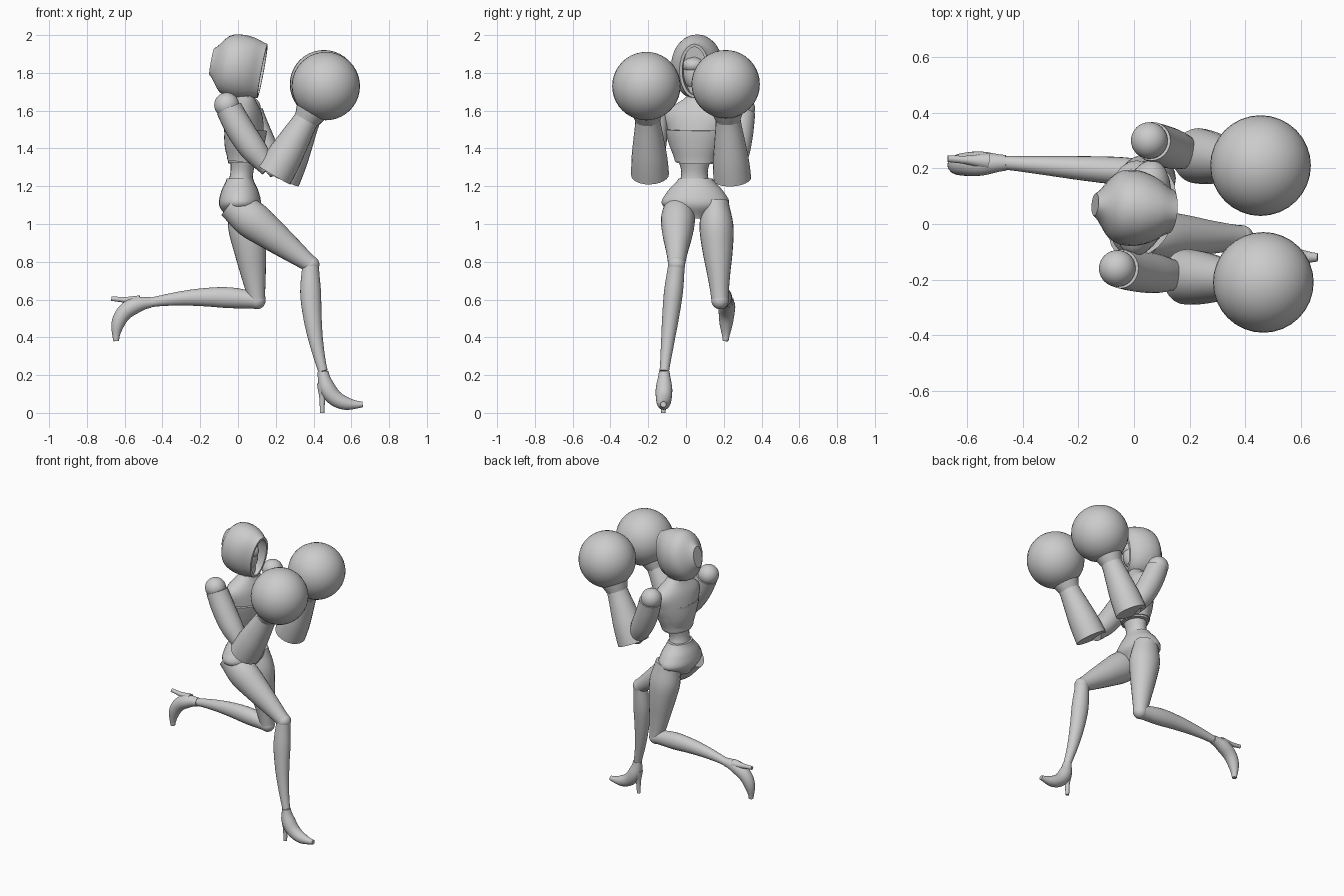
import bpy, bmesh, math
from mathutils import Vector

cube = bpy.data.objects.get("Cube")
if cube:
    bpy.data.objects.remove(cube, do_unlink=True)

grey = bpy.data.materials.new("plain grey")
grey.use_nodes = True
grey.diffuse_color = (.6, .6, .6, 1)
grey.node_tree.nodes["Principled BSDF"].inputs["Base Color"].default_value = grey.diffuse_color

ACROSS = Vector((0, 1, 0))
SIDES = 24
STEPS = 16


def finish(name, bm):
    """Turn a bmesh into a named, smooth shaded grey object."""
    bmesh.ops.recalc_face_normals(bm, faces=bm.faces)
    mesh = bpy.data.meshes.new(name)
    bm.to_mesh(mesh)
    bm.free()
    mesh.materials.append(grey)
    obj = bpy.data.objects.new(name, mesh)
    bpy.context.collection.objects.link(obj)
    bpy.ops.object.select_all(action="DESELECT")
    obj.select_set(True)
    bpy.context.view_layer.objects.active = obj
    bpy.ops.object.shade_smooth_by_angle(angle=math.radians(40))


def sample(values, t):
    """Smooth curve through evenly spaced radii, for t from nought to one."""
    last = len(values) - 1
    i = min(int(t * last), last - 1)
    f = t * last - i
    start, end = values[i], values[i + 1]
    slope_in = (end - values[max(i - 1, 0)]) / 2
    slope_out = (values[min(i + 2, last)] - start) / 2
    ease = f * f * (3 - 2 * f)
    return start + (end - start) * ease + slope_in * f * (1 - f) ** 2 - slope_out * f * f * (1 - f)


def limb(name, start, end, widths, depths=None, bend=0, side=ACROSS, hollow=0):
    """Skin elliptical rings from start to end; bend bows the path sideways."""
    start, end = Vector(start), Vector(end)
    depths = depths or widths
    bow = (end - start).cross(ACROSS) * bend
    bm = bmesh.new()
    loops = []
    for step in range(STEPS + 1):
        t = step / STEPS
        centre = start.lerp(end, t) + bow * 4 * t * (1 - t)
        along = (end - start + bow * 4 * (1 - 2 * t)).normalized()
        u = (side - along * side.dot(along)).normalized()
        v = along.cross(u)
        loop = []
        for k in range(SIDES):
            angle = math.tau * k / SIDES
            offset = u * math.cos(angle) * sample(widths, t) + v * math.sin(angle) * sample(depths, t)
            loop.append(bm.verts.new(centre + offset))
        loops.append(loop)
    for low, high in zip(loops, loops[1:]):
        for k in range(SIDES):
            n = (k + 1) % SIDES
            bm.faces.new((low[k], low[n], high[n], high[k]))
    bm.faces.new(loops[0][::-1])
    mouth = bm.faces.new(loops[-1])
    if hollow:
        bm.normal_update()
        bmesh.ops.inset_individual(bm, faces=[mouth], thickness=.015)
        inner = bmesh.ops.extrude_discrete_faces(bm, faces=[mouth])["faces"][0]
        bmesh.ops.translate(bm, vec=(start - end).normalized() * hollow, verts=inner.verts)
        bmesh.ops.remove_doubles(bm, verts=bm.verts, dist=.0001)
    finish(name, bm)


def ball(name, centre, radius, stretch=(1, 1, 1)):
    bm = bmesh.new()
    bmesh.ops.create_uvsphere(bm, u_segments=32, v_segments=20, radius=radius)
    bmesh.ops.scale(bm, vec=stretch, verts=bm.verts)
    bmesh.ops.translate(bm, vec=centre, verts=bm.verts)
    finish(name, bm)


# Hood with an open front, face and neck
limb("hood", (-.14, .07, 1.86), (.13, .045, 1.81), [.04, .12, .137, .12, .08],
     [.07, .15, .17, .165, .145], hollow=.07)
ball("face", (.05, .045, 1.8), .06, (1, 1, 1.5))
ball("face_mask", (.06, .04, 1.84), .06, (1, 1, .7))
limb("neck", (.03, .055, 1.58), (.045, .05, 1.76), [.07, .05, .045])

# Torso, turned so that the left shoulder leads
turned = Vector((.25, 1, 0))
limb("chest", (.03, .05, 1.32), (.035, .06, 1.68), [.1, .13, .16, .17, .05],
     [.08, .1, .1, .085, .05], side=turned)
limb("corset_band", (.03, .05, 1.33), (.04, .05, 1.5), [.11, .14, .167], [.085, .1, .11], side=turned)
limb("waist", (.01, .045, 1.18), (.03, .045, 1.36), [.09, .07, .09], [.07, .06, .07])
limb("pelvis", (.01, .05, 1.03), (.01, .05, 1.24), [.06, .175, .15, .09], [.07, .11, .1, .07])

# Arms: shoulder, upper arm, flared sleeve, cuff and round glove
arms = {
    "right": ((-.06, -.16, 1.63), (.19, -.19, 1.26), (.465, -.21, 1.73)),
    "left": ((.055, .3, 1.61), (.23, .245, 1.24), (.455, .21, 1.74)),
}
for label, joints in arms.items():
    shoulder, elbow, fist = map(Vector, joints)
    ball(label + "_shoulder", shoulder, .066)
    limb(label + "_upper_arm", shoulder.lerp(elbow, .05), shoulder.lerp(elbow, .9), [.07, .074, .07, .05], bend=-.04)
    limb(label + "_sleeve", elbow, elbow.lerp(fist, .62), [.1, .094, .08, .066])
    limb(label + "_cuff", elbow.lerp(fist, .58), elbow.lerp(fist, .8), [.06, .08, .1])
    ball(label + "_glove", fist, .181)

# Legs: thigh, knee, shin, and a shoe with a thin heel
legs = {
    "right": ((-.04, -.04, 1.11), (.385, -.05, .785), (.45, -.115, .22), (.66, -.12, .045), (.445, -.12, 0)),
    "left": ((.03, .155, 1.12), (.1, .18, .595), (-.46, .22, .585), (-.645, .21, .38), (-.67, .235, .605)),
}
for label, joints in legs.items():
    hip, knee, ankle, toe, heel = map(Vector, joints)
    limb(label + "_thigh", hip, knee, [.07, .09, .08, .06, .045], [.08, .1, .085, .065, .045])
    ball(label + "_knee", knee, .046)
    limb(label + "_shin", knee, ankle, [.044, .05, .044, .034, .025], [.044, .055, .048, .036, .025], bend=-.04)
    limb(label + "_shoe", ankle, toe, [.028, .043, .042, .034, .015], bend=-.25)
    limb(label + "_heel", ankle.lerp(heel, .3), heel, [.03, .016, .012])
